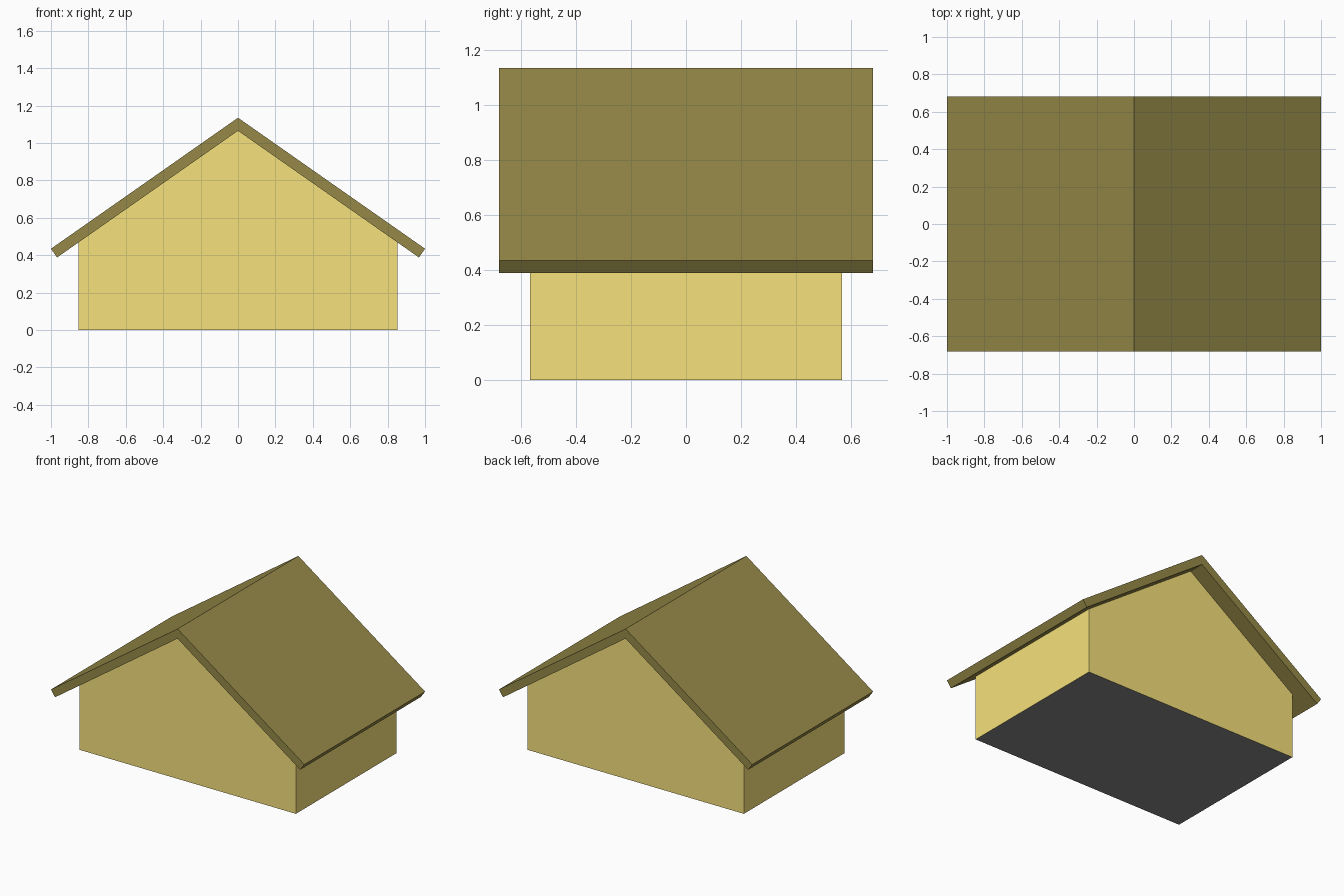
import bpy, bmesh, math

if "Cube" in bpy.data.objects:
    bpy.data.objects.remove(bpy.data.objects["Cube"])

WALL_X, WALL_Y = 0.854, 0.567      # half width and half depth of the walls
ROOF_X, ROOF_Y = 1.0, 0.681        # half size of the roof
RIDGE, PITCH, THICK = 1.135, math.radians(35), 0.057
SLOPE = math.tan(PITCH)
UNDER = RIDGE - THICK / math.cos(PITCH)   # underside of the ridge


def material(name, color):
    mat = bpy.data.materials.new(name)
    mat.diffuse_color = (*color, 1)
    mat.use_nodes = True
    mat.node_tree.nodes["Principled BSDF"].inputs["Base Color"].default_value = mat.diffuse_color
    return mat


def extrude_profile(name, profile, half_depth, mat, open_edges=(), caps=None):
    """Extrude an (x, z) outline along y; caps lists the polygons closing the ends."""
    bm = bmesh.new()
    front = [bm.verts.new((x, -half_depth, z)) for x, z in profile]
    back = [bm.verts.new((x, half_depth, z)) for x, z in profile]
    n = len(profile)
    for i in range(n):
        if i not in open_edges:
            j = (i + 1) % n
            bm.faces.new((front[i], front[j], back[j], back[i]))
    for cap in caps or [range(n)]:
        bm.faces.new([front[i] for i in cap])
        bm.faces.new([back[i] for i in cap])
    bmesh.ops.recalc_face_normals(bm, faces=bm.faces)
    mesh = bpy.data.meshes.new(name)
    bm.to_mesh(mesh)
    bm.free()
    obj = bpy.data.objects.new(name, mesh)
    bpy.context.collection.objects.link(obj)
    mesh.materials.append(mat)
    return obj


# Walls with both gables, open at the bottom where the floor closes them
eave = UNDER - WALL_X * SLOPE
extrude_profile("walls",
                [(-WALL_X, 0), (WALL_X, 0), (WALL_X, eave), (0, UNDER), (-WALL_X, eave)],
                WALL_Y, material("wall_paint", (0.92, 0.757, 0.2)), open_edges=(0,))

# Mitred gable roof with eaves cut square to the slope
ox, oz = ROOF_X, RIDGE - ROOF_X * SLOPE
ix, iz = ox - THICK * math.sin(PITCH), oz - THICK * math.cos(PITCH)
extrude_profile("roof",
                [(0, UNDER), (ix, iz), (ox, oz), (0, RIDGE), (-ox, oz), (-ix, iz)],
                ROOF_Y, material("roof_panels", (0.306, 0.25, 0.065)),
                caps=[(0, 1, 2, 3), (0, 3, 4, 5)])

# Floor panel closing the bottom
bpy.ops.mesh.primitive_plane_add(size=2, location=(0, 0, 0), rotation=(math.pi, 0, 0))
floor = bpy.context.object
floor.name = "floor"
floor.scale = (WALL_X, WALL_Y, 1)
floor.data.materials.append(material("floor_grey", (0.247, 0.247, 0.247)))
